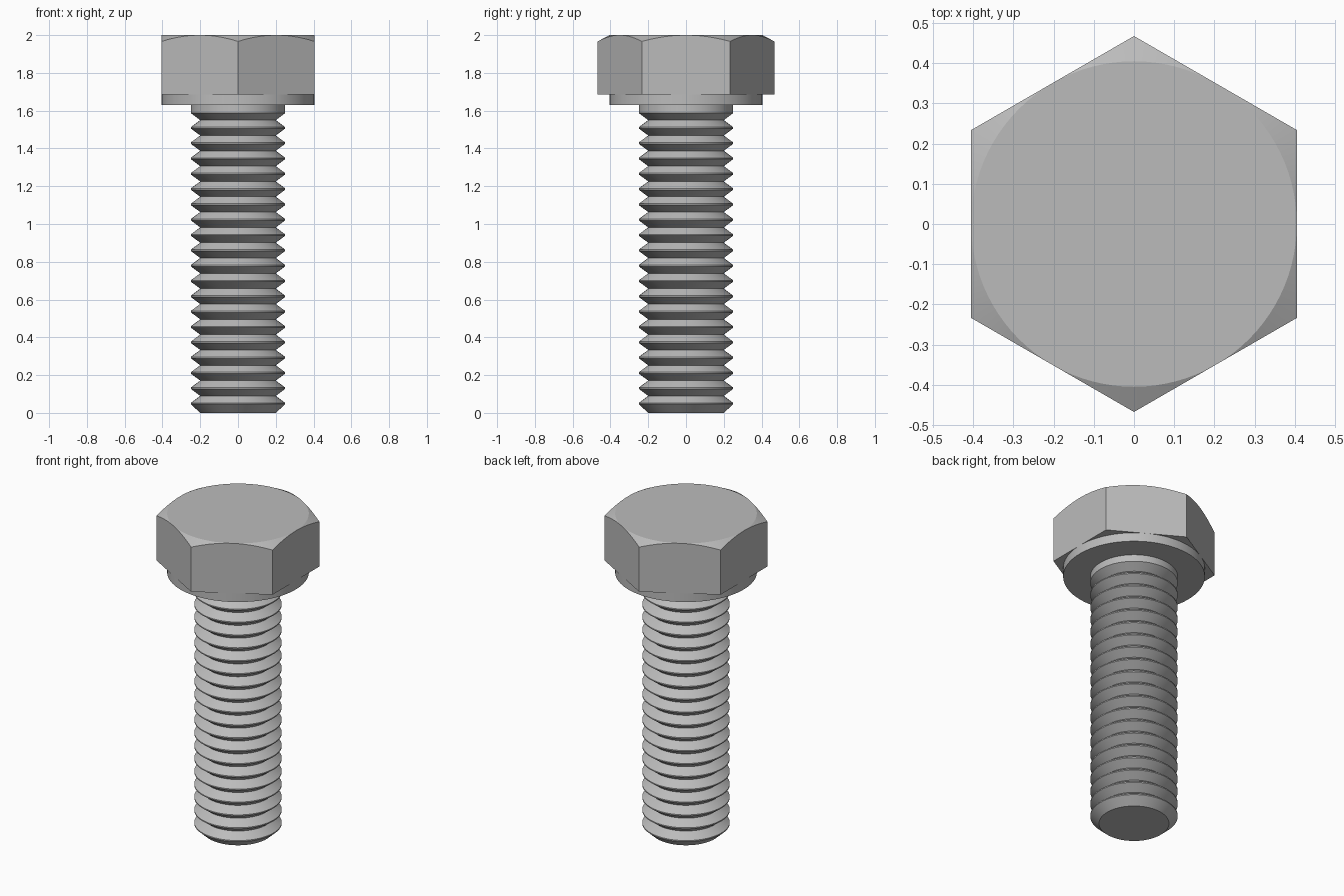
import bpy, bmesh, math

cube = bpy.data.objects.get("Cube")
if cube:
    bpy.data.objects.remove(cube, do_unlink=True)

SEGMENTS = 96
FLAT = 0.405          # half the width across the head's flats
HEAD_BASE, TOP = 1.685, 2.0
SHANK_TOP = 1.63

steel = bpy.data.materials.new("steel grey")
steel.use_nodes = True
steel.diffuse_color = (0.5, 0.5, 0.5, 1)
steel.node_tree.nodes["Principled BSDF"].inputs["Base Color"].default_value = (0.5, 0.5, 0.5, 1)


def loft(name, rings):
    """Skin a stack of vertex rings, cap both ends and shade by angle."""
    bm = bmesh.new()
    loops = [[bm.verts.new(p) for p in ring] for ring in rings]
    for low, high in zip(loops, loops[1:]):
        for i in range(SEGMENTS):
            j = (i + 1) % SEGMENTS
            bm.faces.new((low[i], low[j], high[j], high[i]))
    bm.faces.new(loops[0][::-1])
    bm.faces.new(loops[-1])
    bmesh.ops.remove_doubles(bm, verts=bm.verts, dist=1e-5)
    mesh = bpy.data.meshes.new(name)
    bm.to_mesh(mesh)
    bm.free()
    mesh.materials.append(steel)
    obj = bpy.data.objects.new(name, mesh)
    bpy.context.collection.objects.link(obj)
    bpy.ops.object.select_all(action='DESELECT')
    obj.select_set(True)
    bpy.context.view_layer.objects.active = obj
    bpy.ops.object.shade_smooth_by_angle(angle=math.radians(20))
    return obj


def ring(radius, height):
    """Ring whose radius and height may vary with the angle."""
    points = []
    for i in range(SEGMENTS):
        a = math.tau * i / SEGMENTS
        r = radius(a)
        points.append((r * math.cos(a), r * math.sin(a), height(r)))
    return points


def circle(r, z):
    return ring(lambda a: r, lambda _: z)


def hexagon(a):
    third = math.pi / 3
    return FLAT / math.cos((a + third / 2) % third - third / 2)


# Threaded shank: chamfered tip, then evenly spaced V grooves
CREST, ROOT = 0.25, 0.2
PITCH, FLANK, FIRST, GROOVES = 0.0811, 0.037, 0.09, 19
profile = [(ROOT, 0), (CREST, 0.046)]
for n in range(GROOVES):
    z = FIRST + n * PITCH
    profile += [(CREST, z - FLANK), (ROOT, z), (CREST, z + FLANK)]
profile.append((CREST, SHANK_TOP))
loft("threaded_shank", [circle(r, z) for r, z in profile])

# Round washer face under the head
loft("washer_face", [circle(FLAT, SHANK_TOP), circle(FLAT, HEAD_BASE)])

# Hexagonal head with a conical chamfer on its upper corners
slope = math.tan(math.radians(28))
loft("hex_head", [
    ring(hexagon, lambda r: HEAD_BASE),
    ring(hexagon, lambda r: TOP - (r - FLAT) * slope),
    circle(FLAT, TOP),
])
